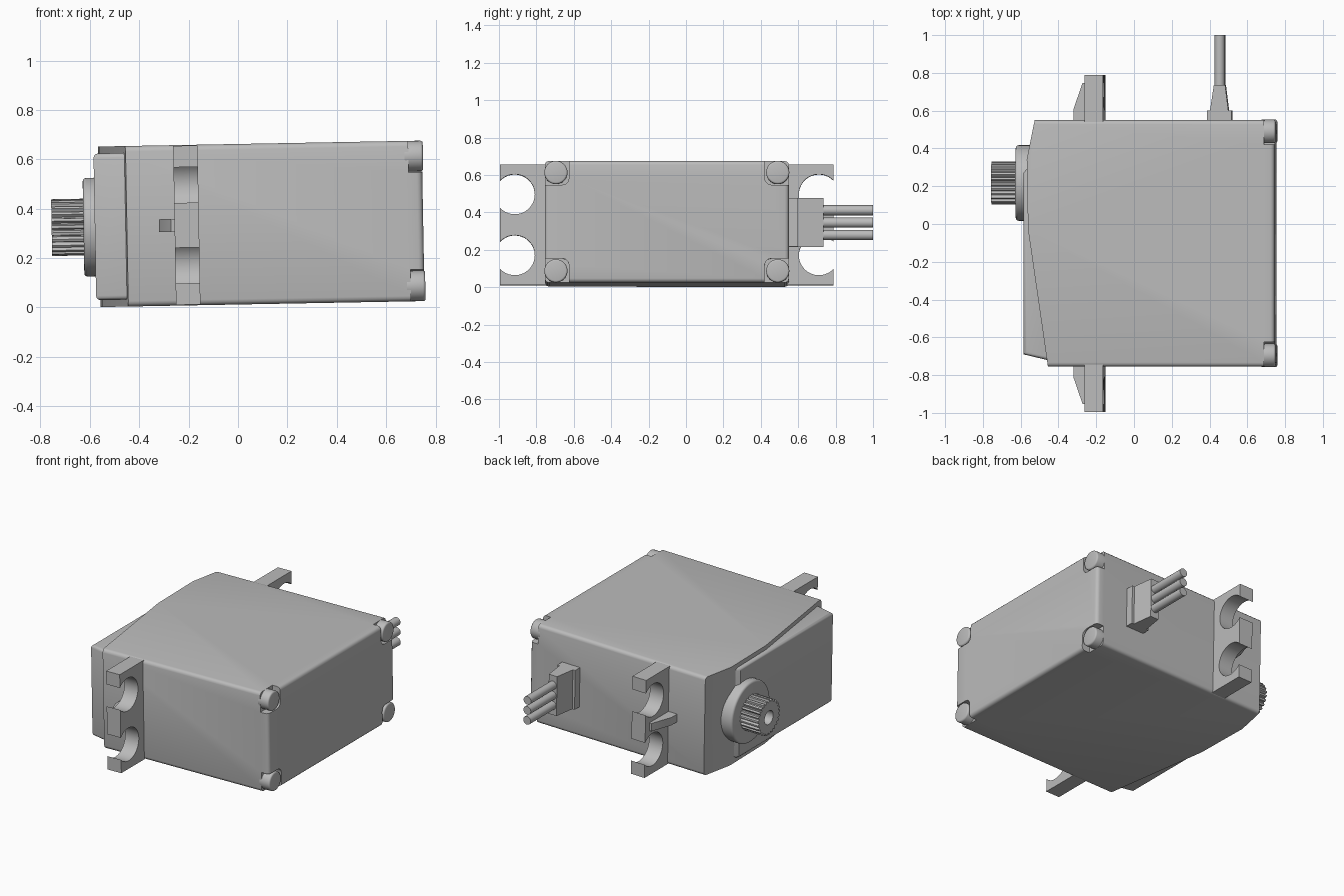
import bpy, bmesh, math
from mathutils import Matrix

if "Cube" in bpy.data.objects:
    bpy.data.objects.remove(bpy.data.objects["Cube"])

grey = bpy.data.materials.new("grey_plastic")
grey.diffuse_color = (0.5, 0.5, 0.5, 1)
grey.use_nodes = True
grey.node_tree.nodes["Principled BSDF"].inputs["Base Color"].default_value = grey.diffuse_color
TILT = Matrix.Translation((0, 0, 0.337)) @ Matrix.Rotation(math.radians(-1.05), 4, 'Y')
MID_Y = -0.1025          # centre line of the case between its two ends
SHAFT_Y = 0.217
place = {'x': lambda u, v, w: (w, u, v),
         'y': lambda u, v, w: (u, w, v),
         'z': lambda u, v, w: (u, v, w)}


def prism(name, pts, axis, a, b, bevel=0, pick=None, segs=3):
    """Extrude a 2D outline along an axis, rounding the picked edges."""
    bm = bmesh.new()
    lo = [bm.verts.new(place[axis](u, v, a)) for u, v in pts]
    hi = [bm.verts.new(place[axis](u, v, b)) for u, v in pts]
    bm.faces.new(lo)
    bm.faces.new(hi)
    for i in range(len(pts)):
        j = (i + 1) % len(pts)
        bm.faces.new((lo[i], lo[j], hi[j], hi[i]))
    bmesh.ops.recalc_face_normals(bm, faces=bm.faces[:])
    if bevel:
        edges = [e for e in bm.edges if pick is None or pick(e.verts[0].co, e.verts[1].co)]
        bmesh.ops.bevel(bm, geom=edges, offset=bevel, segments=segs, profile=0.5, affect='EDGES')
    mesh = bpy.data.meshes.new(name)
    bm.to_mesh(mesh)
    bm.free()
    mesh.materials.append(grey)
    ob = bpy.data.objects.new(name, mesh)
    bpy.context.collection.objects.link(ob)
    return ob


def circle(cu, cv, r, n=32, start=0.0, sweep=2 * math.pi):
    return [(cu + r * math.cos(start + sweep * i / n),
             cv + r * math.sin(start + sweep * i / n)) for i in range(n)]


def rect(u0, u1, v0, v1):
    return [(u0, v0), (u1, v0), (u1, v1), (u0, v1)]


def cut(ob, cutter):
    mod = ob.modifiers.new("cut", 'BOOLEAN')
    mod.operation = 'DIFFERENCE'
    mod.solver = 'EXACT'
    mod.object = cutter
    bpy.context.view_layer.objects.active = ob
    bpy.ops.object.modifier_apply(modifier=mod.name)
    bpy.data.objects.remove(cutter)


# Main case: angled nose, rounded long edges and rounded rear rim
def case_edges(p, q):
    rear = p.x > 0.74 and q.x > 0.74
    side = abs(p.y - q.y) < 1e-4 and abs(p.z - q.z) < 1e-4
    return rear or side


case = prism("case", [(-0.45, -0.755), (0.75, -0.755), (0.75, 0.55), (-0.52, 0.55),
                      (-0.562, 0.34), (-0.555, -0.03)], 'z', -0.325, 0.325, 0.022, case_edges)

# Corner pockets and their screws
for sy in (-1, 1):
    for sz in (-1, 1):
        ys = sorted((MID_Y + sy * 0.523, MID_Y + sy * 0.75))
        zs = sorted((sz * 0.197, sz * 0.4))
        cut(case, prism("pocket_cutter", rect(*ys, *zs), 'x', 0.695, 0.85, 0.035,
                        lambda p, q: abs(p.x - q.x) > 0.01))
        prism("corner_screw", circle(MID_Y + sy * 0.593, sz * 0.263, 0.062), 'x', 0.68, 0.754,
              0.01, lambda p, q: p.x > 0.75 and q.x > 0.75)

# Raised nose cover
prism("nose_cover", [(-0.4, -0.72), (-0.4, 0.3), (-0.557, 0.3), (-0.58, 0.27),
                     (-0.58, -0.69), (-0.455, -0.72)], 'z', -0.297, 0.297, 0.018,
      lambda p, q: abs(p.z - q.z) < 1e-4)

# Output bearing collar and splined shaft with a screw hole
prism("collar", circle(SHAFT_Y, -0.001, 0.2, 48), 'x', -0.626, -0.5, 0.014,
      lambda p, q: p.x < -0.62 and q.x < -0.62)
teeth = 25
spline = []
for i in range(teeth):
    for k, r in ((0, 0.101), (0.22, 0.115), (0.6, 0.115), (0.82, 0.101)):
        t = 2 * math.pi * (i + k) / teeth
        spline.append((SHAFT_Y + r * math.cos(t), r * math.sin(t)))
shaft = prism("splined_shaft", spline, 'x', -0.755, -0.6)
cut(shaft, prism("hole_cutter", circle(SHAFT_Y, 0, 0.045, 24), 'x', -0.8, -0.64))

# Mounting ears with two open holes each, and a stiffening rib
for s in (-1, 1):
    def out(d):
        return MID_Y + s * d
    edge, hole, r = 0.892, 0.813, 0.107
    a0 = math.acos((edge - hole) / r)
    pts = [(out(0.6), -0.322), (out(edge), -0.322)]
    for cz in (-0.163, 0.163):
        arc = circle(hole, cz, r, 28, -a0, -(2 * math.pi - 2 * a0))
        arc.append((edge, cz + r * math.sin(a0)))
        pts += [(out(u), v) for u, v in arc]
    pts += [(out(edge), 0.322), (out(0.6), 0.322)]
    prism("mounting_ear", pts, 'x', -0.257, -0.158)
    prism("ear_rib", [(-0.25, out(0.6)), (-0.25, out(0.85)), (-0.272, out(0.85)),
                      (-0.32, out(0.71)), (-0.32, out(0.6))], 'z', -0.026, 0.026)

# Cable strain relief: base plate, tapered boot and three wires
prism("cable_base", rect(0.388, 0.518, -0.13, 0.13), 'y', 0.53, 0.60)
prism("cable_boot", [(0.403, 0.59), (0.503, 0.59), (0.485, 0.735), (0.425, 0.735)],
      'z', -0.13, 0.13)
for z in (-0.066, 0, 0.066):
    prism("wire", circle(0.455, z, 0.027, 20), 'y', 0.72, 1.0)

# Tilt the whole assembly and smooth the curved faces
for ob in bpy.data.objects:
    ob.data.transform(TILT)
    ob.select_set(True)
    bpy.context.view_layer.objects.active = ob
bpy.ops.object.shade_smooth_by_angle(angle=math.radians(32))
